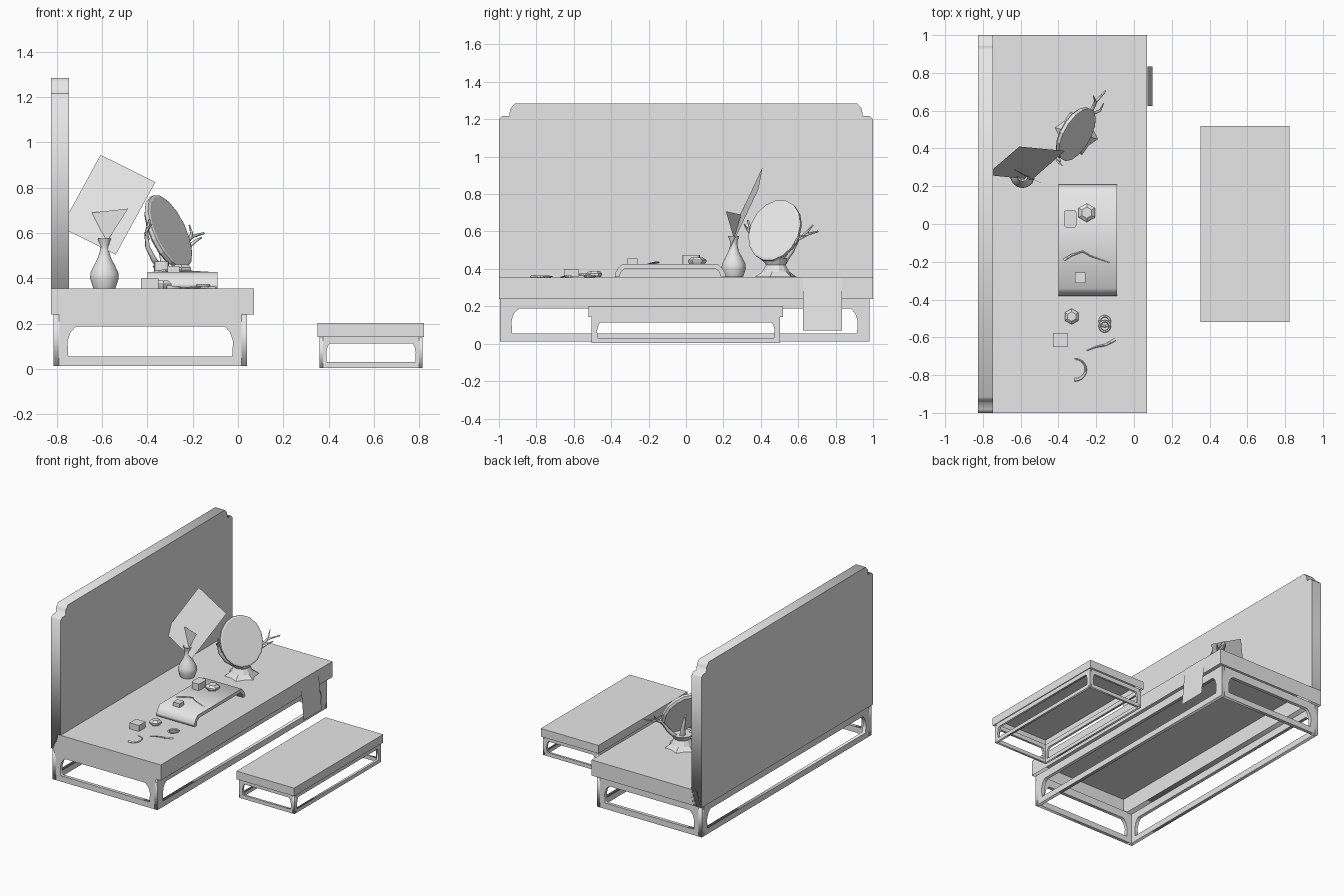
import bpy, bmesh, math
from mathutils import Matrix, Vector

cube = bpy.data.objects.get("Cube")
if cube:
    bpy.data.objects.remove(cube, do_unlink=True)

# One plain grey finish for everything
GREY = (0.8, 0.8, 0.8, 1)
grey = bpy.data.materials.new("plain grey")
grey.use_nodes = True
grey.diffuse_color = GREY
grey.node_tree.nodes["Principled BSDF"].inputs["Base Color"].default_value = GREY

BED = 0.356   # top of the bed
TRAY = 0.427  # top of the low tray


def add_mesh(name, mesh, smooth=False):
    obj = bpy.data.objects.new(name, mesh)
    bpy.context.collection.objects.link(obj)
    mesh.materials.clear()
    mesh.materials.append(grey)
    if smooth:
        bpy.ops.object.select_all(action="DESELECT")
        obj.select_set(True)
        bpy.context.view_layer.objects.active = obj
        bpy.ops.object.shade_smooth_by_angle(angle=math.radians(40))
    return obj


def from_bmesh(name, bm, smooth=False):
    mesh = bpy.data.meshes.new(name)
    bm.to_mesh(mesh)
    bm.free()
    return add_mesh(name, mesh, smooth)


def box(name, lo, hi, open_bottom=False, bevel=0):
    lo, hi = Vector(lo), Vector(hi)
    bm = bmesh.new()
    bmesh.ops.create_cube(bm, size=1)
    for v in bm.verts:
        v.co = Vector(c * s for c, s in zip(v.co, hi - lo)) + (lo + hi) / 2
    if bevel:
        upright = [e for e in bm.edges if abs(e.verts[0].co.z - e.verts[1].co.z) > 1e-4]
        bmesh.ops.bevel(bm, geom=upright, offset=bevel, segments=2, profile=0.5, affect="EDGES")
    if open_bottom:
        bm.faces.ensure_lookup_table()
        bmesh.ops.delete(bm, geom=[f for f in bm.faces if f.normal.z < -0.9], context="FACES")
    return from_bmesh(name, bm)


def convert_curve(name, curve, matrix=None):
    tmp = bpy.data.objects.new(name + " curve", curve)
    bpy.context.collection.objects.link(tmp)
    graph = bpy.context.evaluated_depsgraph_get()
    mesh = bpy.data.meshes.new_from_object(tmp.evaluated_get(graph))
    bpy.data.objects.remove(tmp)
    if matrix:
        mesh.transform(matrix)
    return add_mesh(name, mesh)


def plate(name, loops, axis, start, thick):
    """Flat outline with holes, standing upright and facing along x or y."""
    curve = bpy.data.curves.new(name, "CURVE")
    curve.dimensions, curve.fill_mode, curve.extrude = "2D", "BOTH", thick / 2
    for loop in loops:
        spline = curve.splines.new("POLY")
        spline.points.add(len(loop) - 1)
        for p, (a, b) in zip(spline.points, loop):
            p.co = (a, b, 0, 1)
        spline.use_cyclic_u = True
    mid = start + thick / 2
    if axis == "x":
        m = Matrix(((0, 0, 1, mid), (1, 0, 0, 0), (0, 1, 0, 0), (0, 0, 0, 1)))
    else:
        m = Matrix(((1, 0, 0, 0), (0, 0, -1, mid), (0, 1, 0, 0), (0, 0, 0, 1)))
    return convert_curve(name, curve, m)


def stroke(name, points, radius, cyclic=False):
    """Thin tapering rod along a path."""
    curve = bpy.data.curves.new(name, "CURVE")
    curve.dimensions, curve.bevel_depth, curve.bevel_resolution = "3D", radius, 0
    curve.use_fill_caps = True
    spline = curve.splines.new("POLY")
    spline.points.add(len(points) - 1)
    for i, (p, co) in enumerate(zip(spline.points, points)):
        p.co = (*co, 1)
        p.radius = 1 if cyclic else 1 - 0.7 * i / (len(points) - 1)
    spline.use_cyclic_u = cyclic
    return convert_curve(name, curve)


def lathe(name, centre, profile, sides, smooth=False, star=1.0, cap=True):
    """Rings of (radius, z); star pushes every second corner of the first ring."""
    bm = bmesh.new()
    rings = []
    for k, (r, z) in enumerate(profile):
        ring = []
        for i in range(sides):
            a = 2 * math.pi * (i + 0.5) / sides
            q = r * (star if i % 2 and k == 0 else 1)
            ring.append(bm.verts.new((centre[0] + q * math.cos(a), centre[1] + q * math.sin(a), z)))
        rings.append(ring)
    for lower, upper in zip(rings, rings[1:]):
        for i in range(sides):
            j = (i + 1) % sides
            bm.faces.new((lower[i], lower[j], upper[j], upper[i]))
    bm.faces.new(rings[0][::-1])
    if cap:
        bm.faces.new(rings[-1])
    return from_bmesh(name, bm, smooth)


def sheet(name, points):
    bm = bmesh.new()
    bm.faces.new([bm.verts.new(p) for p in points])
    return from_bmesh(name, bm)


def leg_frame(name, x0, x1, y0, y1, z0, z1, side, rail, arch, taper, thick):
    """Four upright plates, each with an arched opening."""
    def loops(a, b):
        c, d, mid = a + side, b - side, rail + (arch - rail) * 0.5
        hole = [(c + 0.1 * taper, rail), (d - 0.1 * taper, rail), (d, mid),
                (d - 0.35 * taper, mid + (arch - mid) * 0.6), (d - taper, arch),
                (c + taper, arch), (c + 0.35 * taper, mid + (arch - mid) * 0.6), (c, mid)]
        return [[(a, z0), (b, z0), (b, z1), (a, z1)], hole]
    for label, at in (("back", x0), ("front", x1 - thick)):
        plate(f"{name}_{label}_frame", loops(y0, y1), "x", at, thick)
    for label, at in (("near", y0), ("far", y1 - thick)):
        plate(f"{name}_{label}_frame", loops(x0, x1), "y", at, thick)


# Bed: hollow platform, leg frame and tall backrest with stepped corners
box("bed_platform", (-0.826, -1, 0.24), (0.07, 1, 0.355), open_bottom=True)
leg_frame("bed", -0.815, 0.04, -0.995, 0.98, 0.012, 0.245, 0.062, 0.055, 0.187, 0.036, 0.025)
corner = [(1, 0.24), (1, 1.2), (0.982, 1.218), (0.945, 1.218), (0.94, 1.255), (0.915, 1.285)]
plate("backrest", [corner + [(-y, z) for y, z in reversed(corner)]], "x", -0.826, 0.079)

# Cloth hanging over the front edge
sheet("hanging_cloth", [(0.071, 0.625, 0.357), (0.098, 0.625, 0.07),
                        (0.098, 0.835, 0.07), (0.071, 0.835, 0.357)])

# Footstool
box("footstool_top", (0.352, -0.52, 0.142), (0.822, 0.518, 0.202), open_bottom=True)
leg_frame("footstool", 0.36, 0.815, -0.505, 0.503, 0.003, 0.145, 0.03, 0.03, 0.113, 0.014, 0.016)

# Low tray bent down at both ends
half = [(0.295, BED), (0.295, 0.375), (0.28, 0.402), (0.255, TRAY)]
inner = [(0.24, 0.403), (0.262, 0.385), (0.272, BED)]
outline = half + [(-y, z) for y, z in half[::-1]] + [(-y, z) for y, z in inner[::-1]] + inner
plate("tray", [[(y - 0.085, z) for y, z in outline]], "x", -0.4, 0.31)

# Vase with a paper leaf and a fan
lathe("vase", (-0.59, 0.255), [(0.05, BED), (0.065, 0.4), (0.063, 0.425), (0.047, 0.458),
      (0.03, 0.49), (0.02, 0.522), (0.019, 0.545), (0.03, 0.576)], 14, smooth=True, cap=False)
sheet("paper_leaf", [(-0.607, 0.41, 0.945), (-0.365, 0.387, 0.825),
                     (-0.54, 0.235, 0.505), (-0.782, 0.26, 0.625)])
sheet("small_fan", [(-0.58, 0.257, 0.56), (-0.645, 0.295, 0.69), (-0.485, 0.213, 0.708)])

# Tilted mirror disc
mirror = lathe("mirror", (0, 0), [(0.142, -0.03), (0.155, -0.018), (0.155, 0), (0.145, 0.004)], 16)
normal = Vector((0.8, -0.45, 0.4)).normalized()
across = Vector((0, 0, 1)).cross(normal).normalized()
rise = normal.cross(across)
turn = Matrix((across, rise * 1.14, normal)).transposed().to_4x4()
mirror.data.transform(Matrix.Translation((-0.3, 0.472, 0.607)) @ turn)

# Mirror stand: flared star base and branches
lathe("mirror_base", (-0.305, 0.48), [(0.09, BED), (0.075, 0.385), (0.055, 0.42), (0.075, 0.455)],
      12, star=1.3)
stroke("mirror_back_branch", [(-0.32, 0.5, 0.43), (-0.34, 0.52, 0.52), (-0.36, 0.52, 0.62)], 0.022)
stroke("right_branch", [(-0.29, 0.52, 0.43), (-0.25, 0.57, 0.5), (-0.225, 0.6, 0.56),
                        (-0.2, 0.65, 0.585), (-0.15, 0.705, 0.6)], 0.016)
stroke("right_twig", [(-0.215, 0.62, 0.57), (-0.205, 0.65, 0.6), (-0.215, 0.68, 0.635)], 0.01)
stroke("right_lower_twig", [(-0.23, 0.58, 0.53), (-0.18, 0.6, 0.57), (-0.16, 0.64, 0.58)], 0.01)
stroke("left_branch", [(-0.33, 0.45, 0.43), (-0.37, 0.39, 0.48), (-0.4, 0.36, 0.54),
                       (-0.405, 0.35, 0.6), (-0.39, 0.33, 0.66)], 0.02)
stroke("left_twig", [(-0.4, 0.36, 0.57), (-0.405, 0.33, 0.61), (-0.38, 0.31, 0.64)], 0.01)

# Boxes and lidded jars
box("rounded_box", (-0.37, -0.02, TRAY), (-0.305, 0.075, 0.475), bevel=0.015)
box("tray_square_box", (-0.312, -0.312, TRAY), (-0.258, -0.258, 0.455))
box("bed_square_box", (-0.428, -0.652, BED), (-0.352, -0.576, 0.4))
for name, spot, r, z in (("tray_jar", (-0.25, 0.06), 0.05, TRAY), ("bed_jar", (-0.33, -0.49), 0.042, BED)):
    lathe(name, spot, [(r * 0.85, z), (r, z + 0.012), (r, z + 0.02), (r * 0.6, z + 0.034)], 6)

# Bangles, hairpins and a crescent comb
for i, y in enumerate((-0.515, -0.542)):
    ring = [(-0.155 + 0.027 * math.cos(a), y + 0.027 * math.sin(a), BED + 0.005 + 0.009 * i)
            for a in (math.tau * k / 16 for k in range(16))]
    stroke(f"bangle_{i + 1}", ring, 0.006, cyclic=True)
stroke("tray_hairpin", [(-0.37, -0.19, TRAY), (-0.33, -0.165, 0.433), (-0.27, -0.145, 0.435),
                        (-0.23, -0.17, 0.432), (-0.13, -0.205, TRAY)], 0.007)
stroke("bed_hairpin", [(-0.1, -0.612, BED), (-0.15, -0.64, 0.36), (-0.2, -0.65, 0.36),
                       (-0.25, -0.67, BED)], 0.008)
arc = [(-0.31 + 0.055 * math.cos(a), -0.77 + 0.055 * math.sin(a), BED + 0.003)
       for a in (math.radians(d) for d in range(-95, 96, 19))]
stroke("crescent_comb", arc, 0.009)
